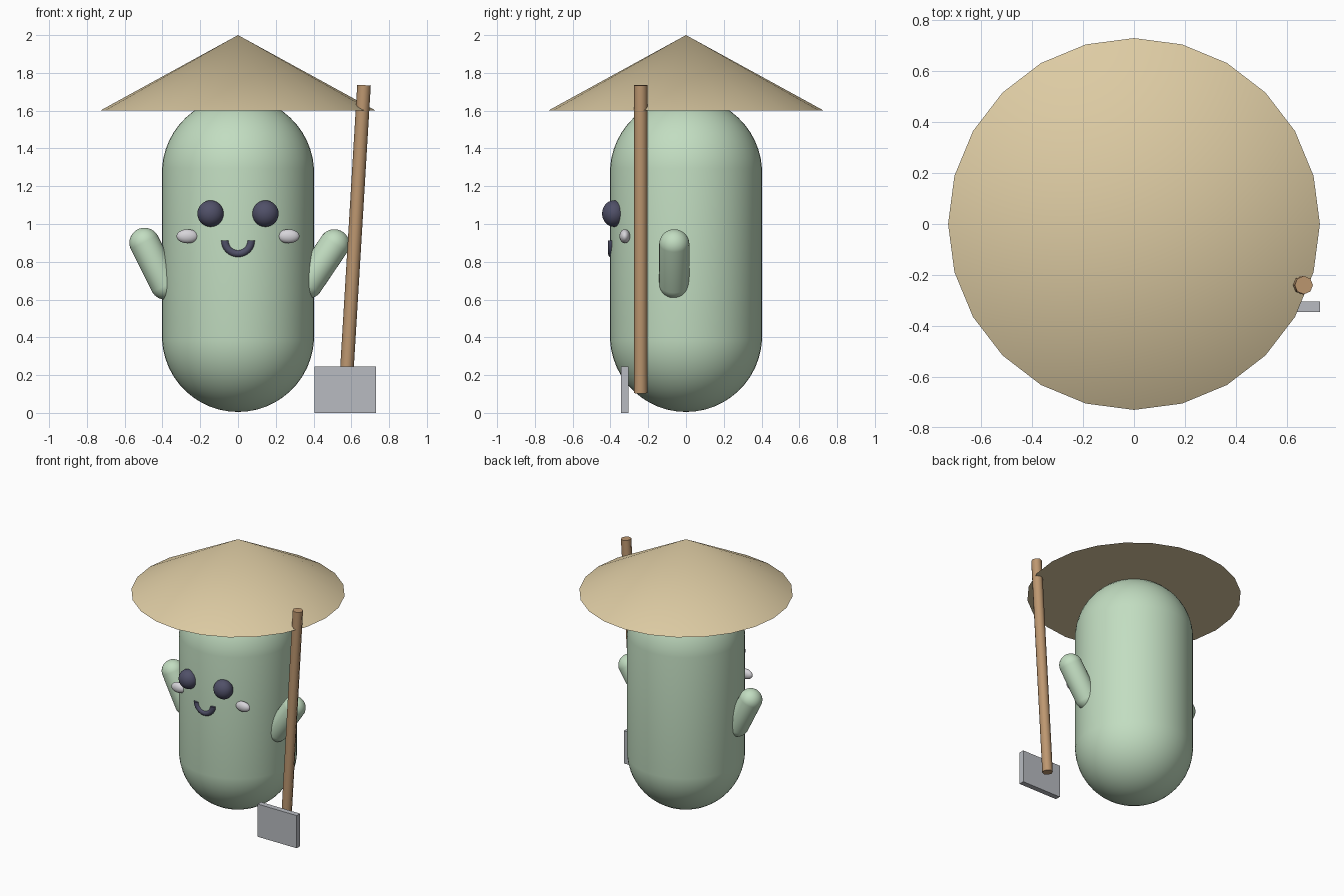
import bpy
import bmesh
from math import pi, radians, cos, sin
from mathutils import Matrix, Vector

if "Cube" in bpy.data.objects:
    bpy.data.objects.remove(bpy.data.objects["Cube"])


def material(name, *srgb):
    rgb = [((c / 255 + 0.055) / 1.055) ** 2.4 for c in srgb]
    mat = bpy.data.materials.new(name)
    mat.use_nodes = True
    mat.diffuse_color = (*rgb, 1)
    bsdf = next(n for n in mat.node_tree.nodes if n.type == 'BSDF_PRINCIPLED')
    bsdf.inputs["Base Color"].default_value = (*rgb, 1)
    return mat


green = material("soft green", 194, 221, 193)
straw = material("straw", 221, 203, 163)
wood = material("wood brown", 189, 151, 112)
steel = material("steel grey", 184, 187, 193)
dark = material("dark slate", 80, 80, 104)
pale = material("pale blush", 214, 212, 217)


def finish(name, bm, mat, angle=40):
    bmesh.ops.recalc_face_normals(bm, faces=bm.faces)
    mesh = bpy.data.meshes.new(name)
    bm.to_mesh(mesh)
    bm.free()
    mesh.materials.append(mat)
    obj = bpy.data.objects.new(name, mesh)
    bpy.context.collection.objects.link(obj)
    if angle:
        bpy.ops.object.select_all(action='DESELECT')
        obj.select_set(True)
        bpy.context.view_layer.objects.active = obj
        bpy.ops.object.shade_smooth_by_angle(angle=radians(angle))
    return obj


def along(start, end):
    # Matrix that lays the local z axis from start to end, centred between
    a, b = Vector(start), Vector(end)
    turn = (b - a).to_track_quat('Z', 'Y').to_matrix().to_4x4()
    return Matrix.Translation((a + b) / 2) @ turn, (b - a).length


def capsule(name, start, end, radius, mat, sides=32):
    # An odd ring count leaves a band at the middle that stretches into a tube
    matrix, length = along(start, end)
    bm = bmesh.new()
    bmesh.ops.create_uvsphere(bm, u_segments=sides, v_segments=25, radius=radius)
    for v in bm.verts:
        v.co.z += length / 2 if v.co.z > 0 else -length / 2
    bm.transform(matrix)
    return finish(name, bm, mat)


def ellipsoid(name, centre, size, mat):
    bm = bmesh.new()
    bmesh.ops.create_uvsphere(bm, u_segments=32, v_segments=20, radius=1)
    bm.transform(Matrix.Translation(centre) @ Matrix.Diagonal((*size, 1)))
    return finish(name, bm, mat)


# Body and raised arms
capsule("body", (0, 0, 0.408), (0, 0, 1.27), 0.403, green, 48)
capsule("left_arm", (0.37, -0.062, 0.685), (0.51, -0.062, 0.892), 0.08, green)
capsule("right_arm", (-0.385, -0.062, 0.68), (-0.495, -0.062, 0.9), 0.08, green)

# Eyes and cheeks
for side, x in (("left", 1), ("right", -1)):
    ellipsoid(side + "_eye", (x * 0.145, -0.382, 1.055), (0.07, 0.062, 0.07), dark)
    ellipsoid(side + "_cheek", (x * 0.268, -0.324, 0.935), (0.057, 0.028, 0.037), pale)

# Smile: a half ring swept from a round section
bm = bmesh.new()
ring = bmesh.ops.create_circle(
    bm, cap_ends=True, segments=12, radius=0.02,
    matrix=Matrix.Translation((0.069, -0.393, 0.912)))
bmesh.ops.spin(bm, geom=bm.verts[:] + bm.edges[:] + bm.faces[:],
               cent=(0, -0.393, 0.912), axis=(0, 1, 0), angle=pi, steps=20)
if min(v.co.z for v in bm.verts) > 0.9:
    bmesh.ops.scale(bm, verts=bm.verts, vec=(1, 1, -1),
                    space=Matrix.Translation((0, 0, -0.912)))
finish("smile", bm, dark)

# Wide conical hat, closed underneath
bm = bmesh.new()
rim = [bm.verts.new((0.73 * cos(i * pi / 12), 0.73 * sin(i * pi / 12), 1.6))
       for i in range(24)]
tip = bm.verts.new((0, 0, 2))
bm.faces.new(rim)
for a, b in zip(rim, rim[1:] + rim[:1]):
    bm.faces.new((a, b, tip))
finish("hat", bm, straw, 30)

# Shovel handle and blade
matrix, length = along((0.569, -0.24, 0.105), (0.667, -0.24, 1.735))
bm = bmesh.new()
bmesh.ops.create_cone(bm, cap_ends=True, segments=8, radius1=0.036,
                      radius2=0.036, depth=length, matrix=matrix)
finish("shovel_handle", bm, wood, 50)

bm = bmesh.new()
bmesh.ops.create_cube(bm, size=1, matrix=Matrix.Translation((0.568, -0.325, 0.123))
                      @ Matrix.Diagonal((0.325, 0.04, 0.246, 1)))
finish("shovel_blade", bm, steel, 0)
